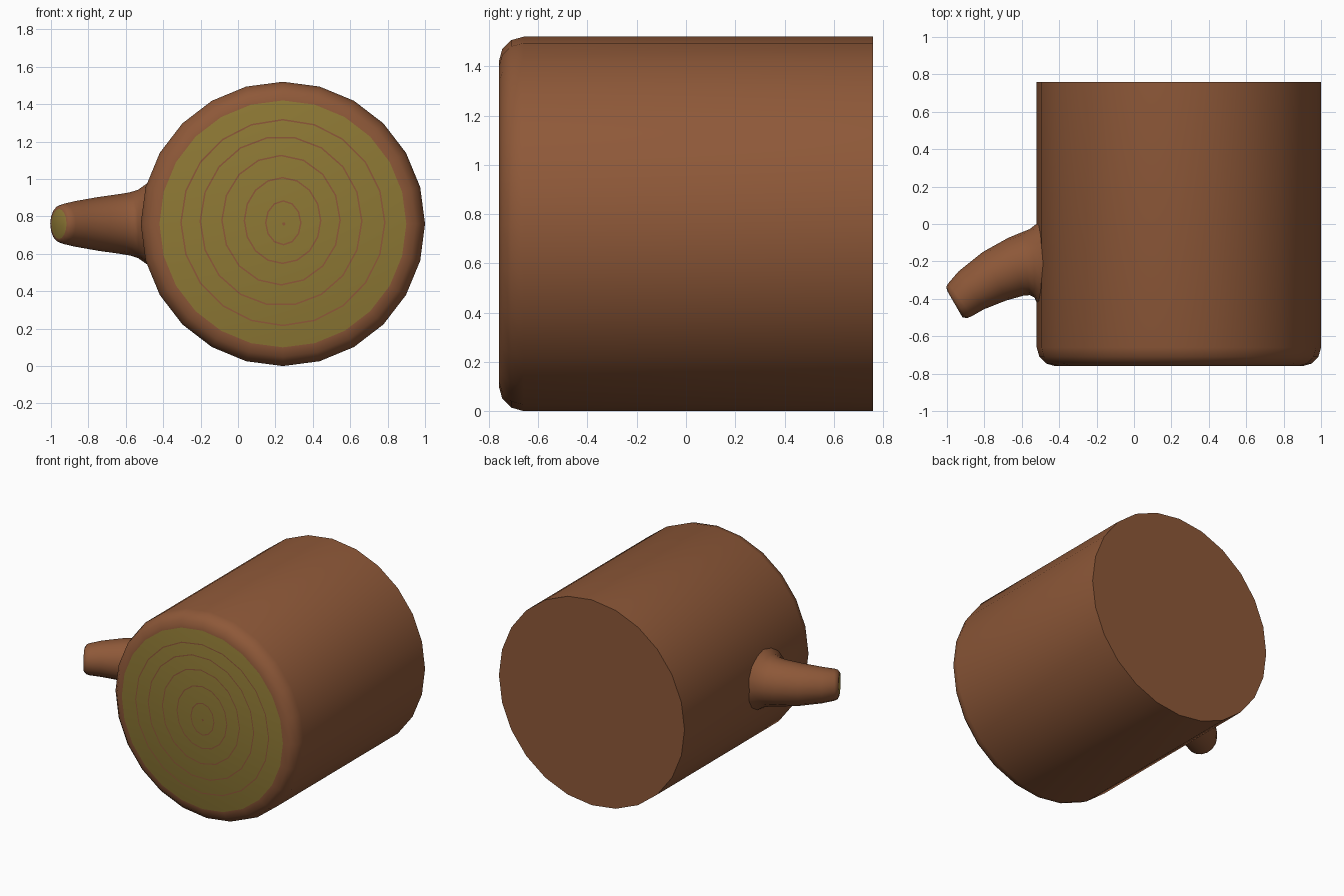
import bpy, bmesh
from math import sin, cos, sqrt, pi, radians
from mathutils import Vector

if "Cube" in bpy.data.objects:
    bpy.data.objects.remove(bpy.data.objects["Cube"])

CX, CZ, R = 0.24, 0.76, 0.76


def material(name, rgb):
    m = bpy.data.materials.new(name)
    m.diffuse_color = (*rgb, 1)
    m.use_nodes = True
    m.node_tree.nodes["Principled BSDF"].inputs["Base Color"].default_value = m.diffuse_color
    return m


bark = material("bark", (0.27, 0.098, 0.04))
wood = material("cut_wood", (0.27, 0.19, 0.035))


def loft(name, rings, mats, start_mat, end_mat, angle):
    """Skin a list of vertex rings and cap both ends."""
    bm = bmesh.new()
    loops = [[bm.verts.new(p) for p in ring] for ring in rings]
    n = len(loops[0])
    for a, b in zip(loops, loops[1:]):
        for i in range(n):
            j = (i + 1) % n
            bm.faces.new((a[i], a[j], b[j], b[i]))
    bm.faces.new(loops[0]).material_index = start_mat
    bm.faces.new(loops[-1]).material_index = end_mat
    bmesh.ops.recalc_face_normals(bm, faces=bm.faces)
    return finish(name, bm, mats, angle)


def finish(name, bm, mats, angle):
    me = bpy.data.meshes.new(name)
    bm.to_mesh(me)
    bm.free()
    ob = bpy.data.objects.new(name, me)
    bpy.context.collection.objects.link(ob)
    for m in mats:
        me.materials.append(m)
    bpy.ops.object.select_all(action='DESELECT')
    ob.select_set(True)
    bpy.context.view_layer.objects.active = ob
    bpy.ops.object.shade_smooth_by_angle(angle=radians(angle))
    return ob


# Log body: 24 sides, rounded front rim, sharp back edge
profile = [(-0.76, 0.66), (-0.746, 0.71), (-0.71, 0.746), (-0.66, 0.76), (0.76, 0.76)]
body = [[(CX + r * sin(2 * pi * i / 24), y, CZ + r * cos(2 * pi * i / 24))
         for i in range(24)] for y, r in profile]
loft("log_body", body, [bark, wood], 1, 0, 40)

# Branch stub: x, y, direction angle in plan, radius, wrap onto the log
stub = [(-0.49, -0.21, 0, 0.235, 1.0), (-0.52, -0.21, 0, 0.212, 0.9),
        (-0.545, -0.21, 4, 0.183, 0.5), (-0.58, -0.213, 8, 0.169, 0.15),
        (-0.63, -0.228, 15, 0.16, 0), (-0.745, -0.279, 26, 0.144, 0),
        (-0.87, -0.354, 33, 0.122, 0), (-0.93, -0.405, 36, 0.108, 0),
        (-0.948, -0.42, 34, 0.1, 0), (-0.957, -0.43, 30, 0.08, 0)]
rings = []
for x, y, a, r, wrap in stub:
    side = Vector((sin(radians(a)), -cos(radians(a)), 0))
    ring = []
    for i in range(16):
        t = 2 * pi * i / 16
        p = Vector((x, y, CZ)) + side * r * cos(t)
        p.z += r * sin(t)
        p.x += wrap * (R - sqrt(R * R - (r * sin(t)) ** 2))
        ring.append(p)
    rings.append(ring)
loft("branch_stub", rings, [bark, wood], 0, 1, 55)

# Growth rings: thin bands on the cut face (centre x, z, radii x, z, sides)
bm = bmesh.new()
bands = [(0.24, 0.767, 0.549, 0.554, 20), (0.23, 0.775, 0.436, 0.456, 18),
         (0.23, 0.78, 0.32, 0.35, 16), (0.238, 0.778, 0.208, 0.233, 16),
         (0.242, 0.766, 0.098, 0.121, 12)]
for x, z, rx, rz, n in bands:
    pairs = []
    for i in range(n):
        c, s = cos(2 * pi * i / n), sin(2 * pi * i / n)
        pairs.append([bm.verts.new((x + (rx - d) * c, -0.762, z + (rz - d) * s))
                      for d in (0, 0.008)])
    for (a, b), (c, d) in zip(pairs, pairs[1:] + pairs[:1]):
        bm.faces.new((a, c, d, b))
# Pith dot at the centre
bm.faces.new([bm.verts.new((0.245 + 0.009 * cos(k * pi / 4), -0.762,
                            0.76 + 0.009 * sin(k * pi / 4))) for k in range(8)])
for f in bm.faces:
    f.normal_update()
    if f.normal.y > 0:
        f.normal_flip()
finish("growth_rings", bm, [bark], 30)
